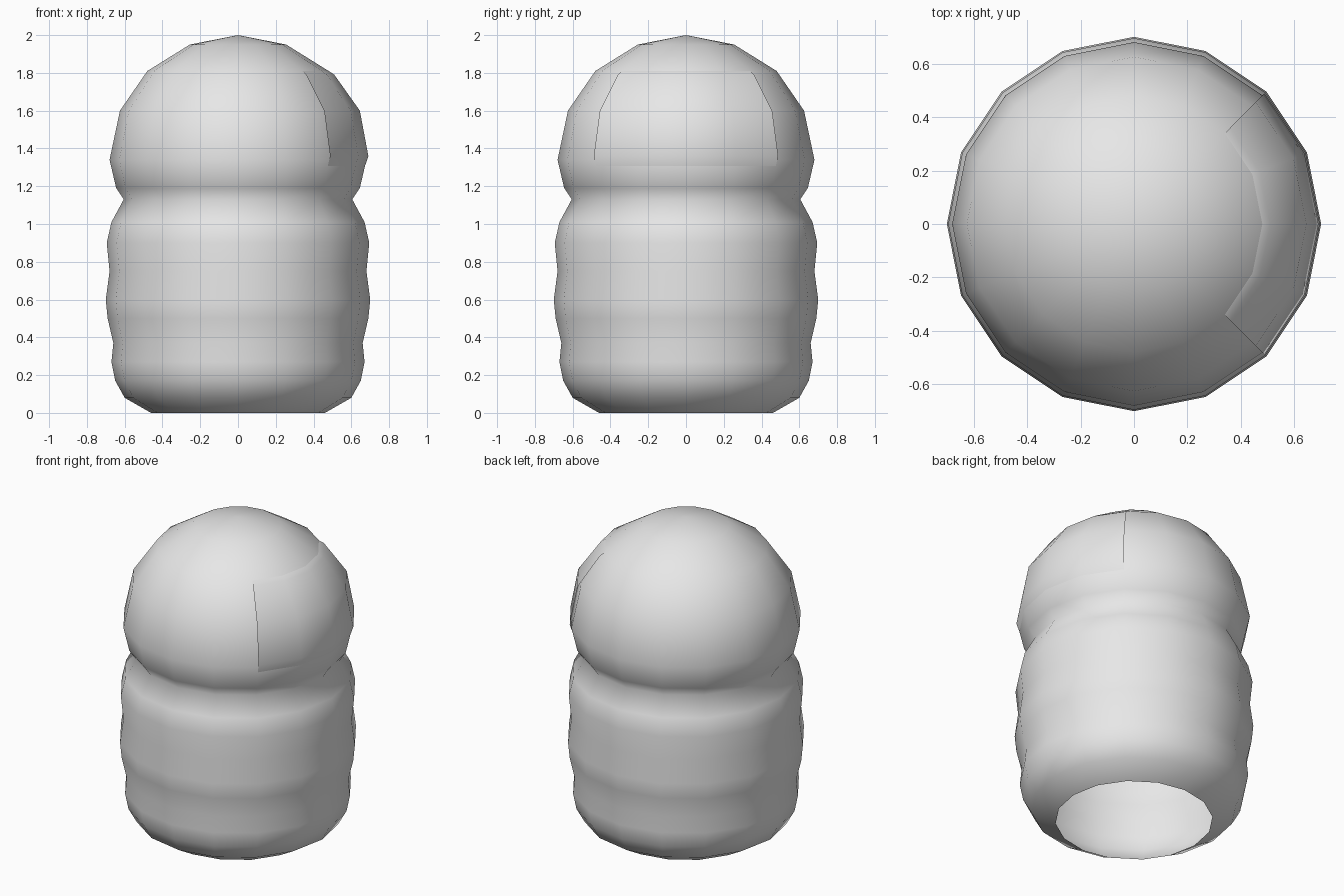
import bpy, bmesh, math

if "Cube" in bpy.data.objects:
    bpy.data.objects.remove(bpy.data.objects["Cube"], do_unlink=True)

SIDES = 16

grey = bpy.data.materials.new("light_grey")
grey.use_nodes = True
grey.diffuse_color = (0.8, 0.8, 0.8, 1)
grey.node_tree.nodes["Principled BSDF"].inputs["Base Color"].default_value = (0.8, 0.8, 0.8, 1)


def lathe(name, profile, first, last):
    """Turn a (radius, height) profile about z through steps first..last."""
    bm = bmesh.new()
    columns = []
    for i in range(first, last + 1):
        a = math.tau * i / SIDES
        columns.append([bm.verts.new((r * math.cos(a), r * math.sin(a), z)) for r, z in profile])
    for left, right in zip(columns, columns[1:]):
        for k in range(len(profile) - 1):
            bm.faces.new((left[k], right[k], right[k + 1], left[k + 1]))
    # close the seam and merge the pole
    bmesh.ops.remove_doubles(bm, verts=bm.verts[:], dist=0.0005)
    mesh = bpy.data.meshes.new(name)
    bm.to_mesh(mesh)
    bm.free()
    mesh.materials.append(grey)
    mesh.shade_smooth()
    obj = bpy.data.objects.new(name, mesh)
    bpy.context.collection.objects.link(obj)
    return obj


# Ribbed torso, open underneath, running through the neck into the domed head
torso = [(0.46, 0), (0.6, 0.08), (0.65, 0.17), (0.67, 0.27), (0.66, 0.37),
         (0.69, 0.5), (0.7, 0.6), (0.68, 0.75), (0.695, 0.9), (0.67, 1.01), (0.605, 1.13)]
head = [(0.645, 1.19), (0.68, 1.34), (0.625, 1.6), (0.48, 1.81), (0.255, 1.95), (0, 2)]
lathe("body_and_head", torso + head, 0, SIDES)

# Slightly raised panel on the side of the head
panel = [(0.66, 1.27), (0.69, 1.36), (0.645, 1.6), (0.51, 1.79), (0.48, 1.81)]
lathe("head_panel", panel, -2, 2)
